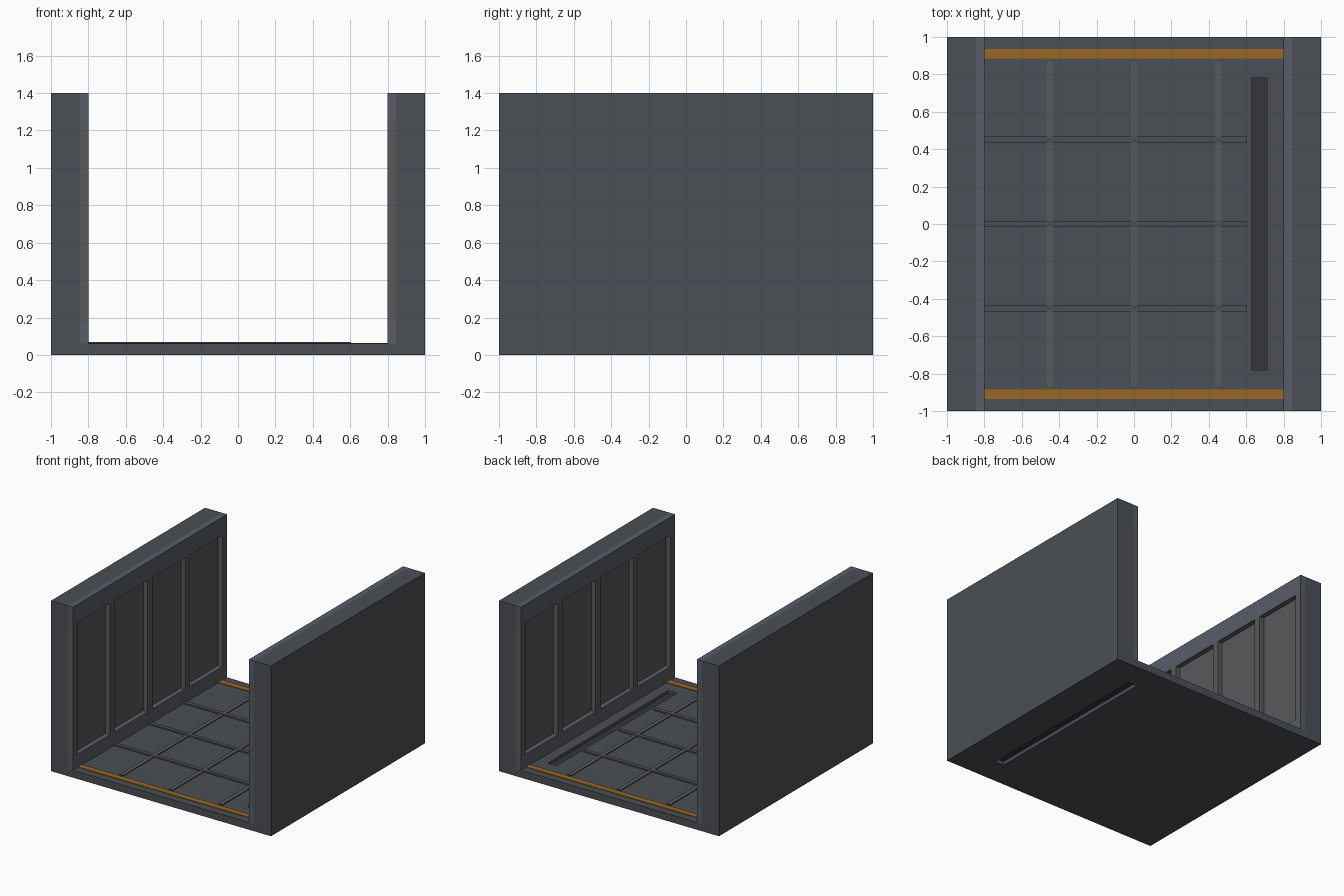
import bpy

if "Cube" in bpy.data.objects:
    bpy.data.objects.remove(bpy.data.objects["Cube"])


def material(name, rgb):
    m = bpy.data.materials.new(name)
    m.diffuse_color = (*rgb, 1)
    m.use_nodes = True
    m.node_tree.nodes["Principled BSDF"].inputs["Base Color"].default_value = m.diffuse_color
    return m


HULL = material("hull_grey", (0.07, 0.078, 0.09))
RAIL = material("rail_blue_grey", (0.10, 0.11, 0.14))
PANEL = material("panel_grey", (0.10, 0.10, 0.105))
DARK = material("dark_grey", (0.035, 0.037, 0.04))
AMBER = material("amber", (0.32, 0.14, 0.016))


def box(name, x, y, z, mat):
    """Box from (min, max) ranges on each axis."""
    bpy.ops.mesh.primitive_cube_add(size=1, location=[sum(r) / 2 for r in (x, y, z)])
    o = bpy.context.object
    o.name = name
    o.scale = [r[1] - r[0] for r in (x, y, z)]
    bpy.ops.object.transform_apply(location=True, rotation=False, scale=True)
    o.data.materials.append(mat)
    return o


def mirrored(s, a, b):
    return tuple(sorted((s * a, s * b)))


FLOOR = 0.06

# floor slab with a long drain slot
floor = box("floor", (-1, 1), (-1, 1), (0, FLOOR), HULL)
cutter = box("slot_cutter", (0.63, 0.71), (-0.78, 0.78), (-0.1, 0.2), DARK)
cutter.hide_render = True
cutter.hide_viewport = True
cut = floor.modifiers.new("slot", 'BOOLEAN')
cut.object = cutter
cut.operation = 'DIFFERENCE'
cut.solver = 'EXACT'
box("drain_plate", (0.63, 0.71), (-0.78, 0.78), (0.03, 0.037), DARK)

# raised floor strips in both directions
for c in (-0.45, 0, 0.45):
    box("floor_cross_strip", (-0.8, 0.605), (c - 0.017, c + 0.017), (FLOOR, 0.07), HULL)
    box("floor_long_strip", (c - 0.017, c + 0.017), (-0.87, 0.87), (FLOOR, 0.068), PANEL)

# warning strips at both open ends
for s in (-1, 1):
    box("warning_strip", (-0.8, 0.8), mirrored(s, 0.885, 0.935), (FLOOR, 0.065), AMBER)

# side walls with rails and upright ribs on the inside
for s in (-1, 1):
    inner = mirrored(s, 0.8, 0.845)
    box("wall", mirrored(s, 0.845, 1), (-1, 1), (FLOOR, 1.4), HULL)
    box("top_rail", inner, (-1, 1), (1.25, 1.4), RAIL)
    box("bottom_rail", inner, (-1, 1), (FLOOR, 0.17), RAIL)
    for c in (-0.97, -0.49, 0, 0.49, 0.97):
        box("wall_rib", inner, (c - 0.03, c + 0.03), (0.17, 1.25), PANEL)
    # thin inner panels between the ribs
    for c in (-0.73, -0.245, 0.245, 0.73):
        box("wall_panel", mirrored(s, 0.84, 0.845), (c - 0.215, c + 0.215), (0.17, 1.25), PANEL)
